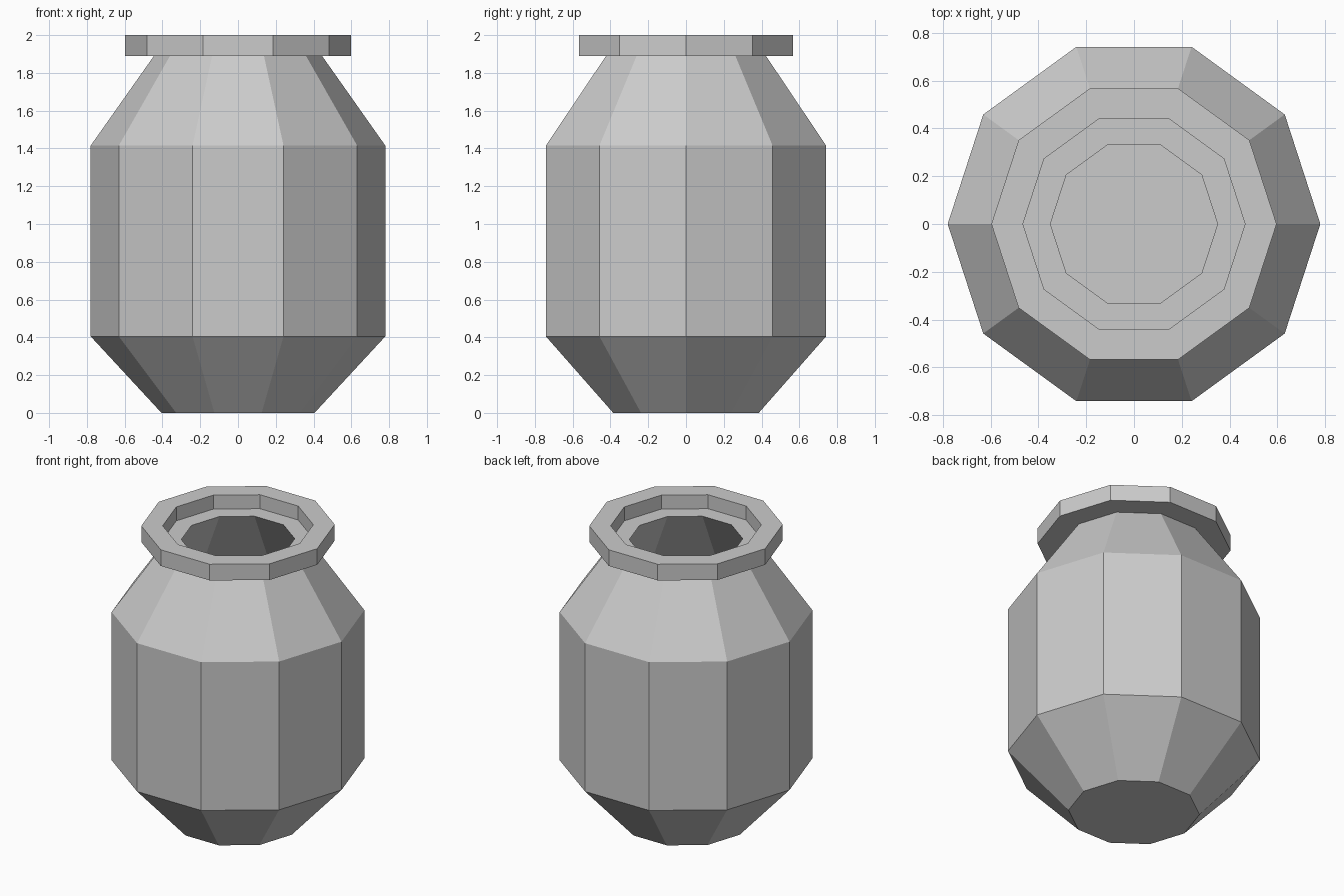
import bpy, bmesh
from math import cos, sin, tau

if "Cube" in bpy.data.objects:
    bpy.data.objects.remove(bpy.data.objects["Cube"])

SIDES = 10


def lathe(name, profile):
    """Revolve a (radius, z) profile into a faceted solid, capping both ends."""
    bm = bmesh.new()
    rings = [[bm.verts.new((r * cos(tau * i / SIDES), r * sin(tau * i / SIDES), z))
              for i in range(SIDES)] for r, z in profile]
    for a, b in zip(rings, rings[1:]):
        for i in range(SIDES):
            j = (i + 1) % SIDES
            bm.faces.new((a[i], a[j], b[j], b[i]))
    bm.faces.new(rings[0][::-1])
    bm.faces.new(rings[-1])
    bmesh.ops.recalc_face_normals(bm, faces=bm.faces)
    mesh = bpy.data.meshes.new(name)
    bm.to_mesh(mesh)
    bm.free()
    obj = bpy.data.objects.new(name, mesh)
    bpy.context.collection.objects.link(obj)
    return obj


# Hollow jar: outside wall, flared rim, inner ledge, then the inside wall and floor
outside = [(0.405, 0), (0.78, 0.405), (0.78, 1.415), (0.445, 1.89)]
rim = [(0.597, 1.89), (0.597, 2.0), (0.465, 2.0), (0.465, 1.905)]
inside = [(0.35, 1.905), (0.70, 1.40), (0.70, 0.44), (0.37, 0.08)]
lathe("jar", outside + rim + inside)
